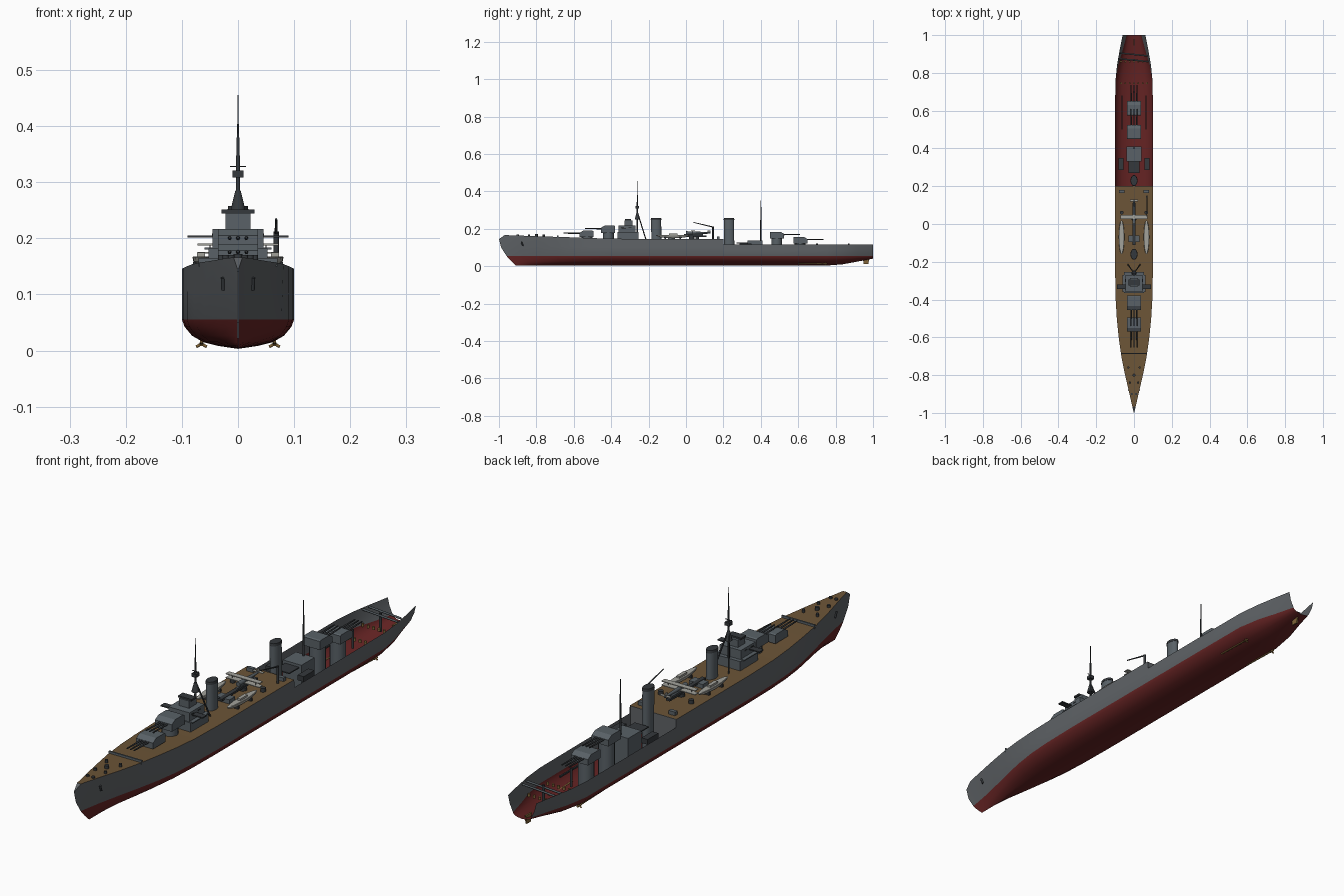
import bpy, bmesh, math
from mathutils import Vector

if "Cube" in bpy.data.objects:
    bpy.data.objects.remove(bpy.data.objects["Cube"])


def material(name, rgb):
    m = bpy.data.materials.new(name)
    m.use_nodes = True
    m.diffuse_color = (*rgb, 1)
    m.node_tree.nodes["Principled BSDF"].inputs["Base Color"].default_value = (*rgb, 1)
    return m


GREY = material("hull grey", (0.115, 0.125, 0.135))
STEEL = material("superstructure grey", (0.10, 0.12, 0.135))
RED = material("bottom red", (0.13, 0.017, 0.017))
WOOD = material("deck wood", (0.15, 0.09, 0.038))
DARK = material("dark steel", (0.035, 0.04, 0.045))
PALE = material("pale grey", (0.36, 0.36, 0.33))
BRASS = material("brass", (0.22, 0.13, 0.04))


def finish(bm, name, *mats):
    me = bpy.data.meshes.new(name)
    bm.to_mesh(me)
    bm.free()
    for m in mats:
        me.materials.append(m)
    ob = bpy.data.objects.new(name, me)
    bpy.context.collection.objects.link(ob)
    return ob


def box(name, x, y, z, mat):
    """Box from (low, high) ranges on each axis."""
    bm = bmesh.new()
    bmesh.ops.create_cube(bm, size=1)
    for v in bm.verts:
        v.co = [r[0] if c < 0 else r[1] for c, r in zip(v.co, (x, y, z))]
    return finish(bm, name, mat)


def rod(name, a, b, r, mat, r2=None, sides=10, flat=1.0):
    """Tapered rod from a to b; flat squeezes it across x."""
    a, b = Vector(a), Vector(b)
    bm = bmesh.new()
    bmesh.ops.create_cone(bm, cap_ends=True, segments=sides, radius1=r,
                          radius2=r if r2 is None else r2, depth=(b - a).length)
    for f in bm.faces:
        f.smooth = len(f.verts) == 4
    turn = Vector((0, 0, 1)).rotation_difference(b - a)
    for v in bm.verts:
        v.co = turn @ v.co + (a + b) / 2
        v.co.x = a.x + (v.co.x - a.x) * flat
    return finish(bm, name, mat)


def extrude_profile(name, pts, half_width, mat):
    """Side profile of (y, z) points widened across x."""
    bm = bmesh.new()
    f = bm.faces.new([bm.verts.new((-half_width, y, z)) for y, z in pts])
    new = bmesh.ops.extrude_face_region(bm, geom=[f])["geom"]
    for v in new:
        if isinstance(v, bmesh.types.BMVert):
            v.co.x = half_width
    bmesh.ops.recalc_face_normals(bm, faces=bm.faces)
    return finish(bm, name, mat)


# Hull stations: y, half beam, gunwale height
STATIONS = [(-1, 0.001, 0.145), (-0.97, 0.008, 0.166), (-0.9, 0.024, 0.164),
            (-0.8, 0.047, 0.16), (-0.7, 0.067, 0.157), (-0.6, 0.081, 0.154),
            (-0.5, 0.091, 0.15), (-0.4, 0.097, 0.147), (-0.25, 0.1, 0.146),
            (0.2, 0.1, 0.146), (0.202, 0.1, 0.116), (0.5, 0.1, 0.116),
            (0.75, 0.099, 0.116), (0.84, 0.09, 0.116), (0.92, 0.076, 0.116),
            (1, 0.06, 0.116)]
WATER = 0.055
SECTION = [(0, 0), (0.35, 0.1), (0.62, 0.23), (0.82, 0.45), (0.95, 0.75), (1, 1)]


def station(y, beam, top):
    bow = max(0, (-0.55 - y) / 0.45)
    stern = max(0, (y - 0.8) / 0.2)
    keel = 0.003 + 0.037 * stern
    half = [(fx * beam * (1 - 0.4 * bow) * (1 - 0.35 * stern), keel + (WATER - keel) * fz)
            for fx, fz in SECTION]
    half += [(beam * (1 - 0.2 * bow) * (1 - 0.12 * stern), (WATER + top) / 2), (beam, top)]
    ring = [(-x, z) for x, z in reversed(half)] + half[1:]
    return [(x, y + 0.095 * bow * max(0, 1 - z / 0.145) ** 1.8, z) for x, z in ring]


bm = bmesh.new()
rings = [[bm.verts.new(p) for p in station(*s)] for s in STATIONS]
for a, b in zip(rings, rings[1:]):
    for i in range(len(a) - 1):
        f = bm.faces.new((a[i], a[i + 1], b[i + 1], b[i]))
        f.material_index = int(f.calc_center_median().z < WATER)
bmesh.ops.recalc_face_normals(bm, faces=bm.faces)
hull = finish(bm, "hull", GREY, RED)
bpy.context.view_layer.objects.active = hull
hull.select_set(True)
bpy.ops.object.shade_smooth_by_angle(angle=math.radians(35))
hull.select_set(False)

# Forecastle deck, with a bare steel tip, and the bulkhead at the break
bm = bmesh.new()
edges = [[bm.verts.new((s * b, y, t)) for s in (-1, 1)] for y, b, t in STATIONS if y < 0.201]
for a, b in zip(edges, edges[1:]):
    f = bm.faces.new((a[0], a[1], b[1], b[0]))
    f.material_index = int(f.calc_center_median().y < -0.95)
finish(bm, "forecastle_deck", WOOD, GREY)
box("break_bulkhead", (-0.098, 0.098), (0.196, 0.2), (0.05, 0.145), GREY)


# Gun turrets: facing is -1 towards the bow, 1 towards the stern
def turret(name, y, base, roof, foot, facing):
    prof = [(-0.036, base), (-0.036, roof - 0.003), (-0.03, roof), (0.02, roof),
            (0.04, roof - 0.012), (0.04, base)]
    extrude_profile(name + "_house", [(y + facing * py, z) for py, z in prof], 0.036, STEEL)
    rod(name + "_barbette", (0, y, foot), (0, y, base), 0.029, STEEL, sides=20)
    z = (base + roof) / 2 + 0.003
    for i in (-1, 0, 1):
        rod(f"{name}_barrel_{i + 2}", (i * 0.015, y + facing * 0.035, z),
            (i * 0.015, y + facing * 0.125, z + 0.001), 0.0038, DARK, 0.0025, 8)


turret("fore_lower_turret", -0.53, 0.155, 0.19, 0.14, -1)
turret("fore_upper_turret", -0.415, 0.178, 0.217, 0.14, -1)
turret("aft_upper_turret", 0.485, 0.148, 0.184, 0.01, 1)
turret("aft_lower_turret", 0.61, 0.122, 0.157, 0.01, 1)

# Bridge tiers and wings
box("bridge_lower", (-0.053, 0.053), (-0.365, -0.255), (0.144, 0.182), STEEL)
box("bridge_upper", (-0.045, 0.045), (-0.36, -0.27), (0.182, 0.217), STEEL)
box("bridge_wings", (-0.09, 0.09), (-0.345, -0.32), (0.201, 0.205), DARK)
box("bridge_wing_deck", (-0.06, 0.06), (-0.36, -0.27), (0.18, 0.184), STEEL)
box("director_tower", (-0.022, 0.022), (-0.33, -0.285), (0.217, 0.245), STEEL)
box("director_top", (-0.029, 0.029), (-0.325, -0.295), (0.244, 0.251), DARK)
for s in (-1, 1):
    for y in (-0.34, -0.3):
        box("bridge_window", (s * 0.0455 - 0.001, s * 0.0455 + 0.001),
            (y - 0.008, y + 0.008), (0.205, 0.209), DARK)

# Foremast tripod, lookout and yard; mainmast
rod("foremast", (0, -0.26, 0.145), (0, -0.26, 0.38), 0.005, DARK, 0.003)
rod("foremast_pole", (0, -0.26, 0.38), (0, -0.26, 0.455), 0.0018, DARK, 0.001, 6)
for s in (-1, 1):
    rod("foremast_leg", (s * 0.032, -0.215, 0.145), (0, -0.26, 0.29), 0.003, DARK, sides=6)
rod("foremast_collar", (0, -0.26, 0.25), (0, -0.26, 0.285), 0.014, DARK, 0.005)
box("lookout", (-0.01, 0.01), (-0.27, -0.25), (0.308, 0.321), DARK)
rod("foremast_yard", (-0.014, -0.26, 0.328), (0.014, -0.26, 0.328), 0.0015, DARK, sides=6)
rod("mainmast", (0, 0.4, 0.1), (0, 0.4, 0.35), 0.0045, DARK, 0.002)

# Funnels with caps
for name, y, foot in (("fore_funnel", -0.16, 0.14), ("aft_funnel", 0.23, 0.02)):
    rod(name, (0, y + 0.002, foot), (0, y, 0.25), 0.027, STEEL, sides=24, flat=0.65)
    rod(name + "_cap", (0, y, 0.248), (0, y, 0.258), 0.029, DARK, 0.027, 24, 0.65)

# Boats on the beam, hulls tapered at both ends
for s in (-1, 1):
    bm = bmesh.new()
    bmesh.ops.create_uvsphere(bm, u_segments=16, v_segments=8, radius=1)
    for v in bm.verts:
        v.co = (s * 0.066 + v.co.x * 0.015, -0.07 + v.co.y * 0.09,
                0.166 + min(v.co.z, 0.1) * 0.017)
    finish(bm, "ship_boat", PALE)
    box("boat_cabin", (s * 0.066 - 0.007, s * 0.066 + 0.007), (-0.09, -0.045), (0.165, 0.175), PALE)
    for y in (-0.11, -0.03):
        box("boat_cradle", (s * 0.066 - 0.014, s * 0.066 + 0.014), (y - 0.004, y + 0.004),
            (0.144, 0.158), DARK)

# Catapult and biplane seaplane
box("catapult_base", (-0.03, 0.03), (-0.095, -0.06), (0.144, 0.162), STEEL)
box("catapult_rail", (-0.008, 0.008), (-0.11, 0.11), (0.156, 0.164), DARK)
rod("catapult_pivot", (0, 0.03, 0.144), (0, 0.03, 0.158), 0.015, DARK)
rod("plane_body", (0, 0.0, 0.178), (0, 0.13, 0.178), 0.009, STEEL, 0.004)
rod("plane_float", (0, -0.01, 0.167), (0, 0.09, 0.167), 0.004, STEEL)
for z in (0.174, 0.189):
    box("plane_wing", (-0.072, 0.072), (0.027, 0.048), (z - 0.0015, z + 0.0015), PALE)
for s in (-1, 1):
    rod("wing_strut", (s * 0.05, 0.037, 0.174), (s * 0.05, 0.037, 0.189), 0.001, DARK, sides=6)
box("plane_tail", (-0.022, 0.022), (0.118, 0.13), (0.179, 0.181), PALE)
box("plane_fin", (-0.001, 0.001), (0.115, 0.13), (0.178, 0.192), PALE)

# Crane and deck fittings amidships
rod("crane_post", (0.068, 0.145, 0.14), (0.068, 0.145, 0.212), 0.005, DARK)
rod("crane_jib", (0.068, 0.15, 0.208), (0.068, 0.04, 0.234), 0.003, DARK, 0.002)
for s in (-1, 1):
    box("deck_locker", (s * 0.065 - 0.014, s * 0.065 + 0.014), (0.165, 0.18), (0.144, 0.16), STEEL)
    rod("side_gun_mount", (s * 0.065, 0.06, 0.144), (s * 0.065, 0.06, 0.16), 0.01, DARK)

# After deckhouse, tubes and rails in the open well
box("after_house", (-0.04, 0.04), (0.33, 0.41), (0.02, 0.136), STEEL)
box("after_platform", (-0.03, 0.03), (0.27, 0.4), (0.122, 0.126), DARK)
for s in (-1, 1):
    box("tube_mount", (s * 0.068 - 0.013, s * 0.068 + 0.013), (0.285, 0.35), (0.1, 0.12), DARK)
    rod("tube_stand", (s * 0.068, 0.315, 0.03), (s * 0.068, 0.315, 0.102), 0.008, DARK)
    box("well_rail", (s * 0.064 - 0.003, s * 0.064 + 0.003), (0.5, 0.68), (0.06, 0.066), DARK)
for y, h in ((0.875, 0.08), (0.905, 0.074)):
    rod("stern_beam", (-h, y, 0.112), (h, y - 0.015, 0.112), 0.004, STEEL, sides=6)
for y in (0.745, 0.86):
    for i in range(-3, 4):
        rod("brass_fitting", (i * 0.023, y, 0.055), (i * 0.023, y, 0.066), 0.005, BRASS)
for y in (0.7, 0.87):
    rod("stern_bollard", (0, y, 0.05), (0, y, 0.122), 0.005, DARK)

# Breakwater, bollards and anchors at the bow
box("breakwater", (-0.07, 0.07), (-0.689, -0.683), (0.15, 0.165), STEEL)
for s in (-1, 1):
    for y, x in ((-0.9, 0.012), (-0.84, 0.022), (-0.76, 0.03)):
        rod("bollard", (s * x, y, 0.155), (s * x, y, 0.17), 0.006, DARK)
    rod("anchor_shank", (s * 0.026, -0.872, 0.108), (s * 0.027, -0.88, 0.13), 0.004, DARK)
rod("capstan", (0, -0.8, 0.155), (0, -0.8, 0.172), 0.008, DARK)

# Propellers, shafts and rudder
for s in (-1, 1):
    x = s * 0.065
    rod("propeller_shaft", (x, 0.6, 0.016), (x, 0.75, 0.012), 0.003, BRASS)
    rod("propeller_hub", (x, 0.735, 0.012), (x, 0.755, 0.012), 0.004, BRASS)
    for k in range(3):
        a = math.radians(90 + 120 * k)
        rod("propeller_blade", (x, 0.745, 0.012),
            (x + 0.011 * math.cos(a), 0.745, 0.012 + 0.011 * math.sin(a)), 0.003, BRASS, sides=6)
extrude_profile("rudder", [(0.945, 0.045), (0.95, 0.012), (0.975, 0.012), (0.98, 0.045)], 0.003, BRASS)
